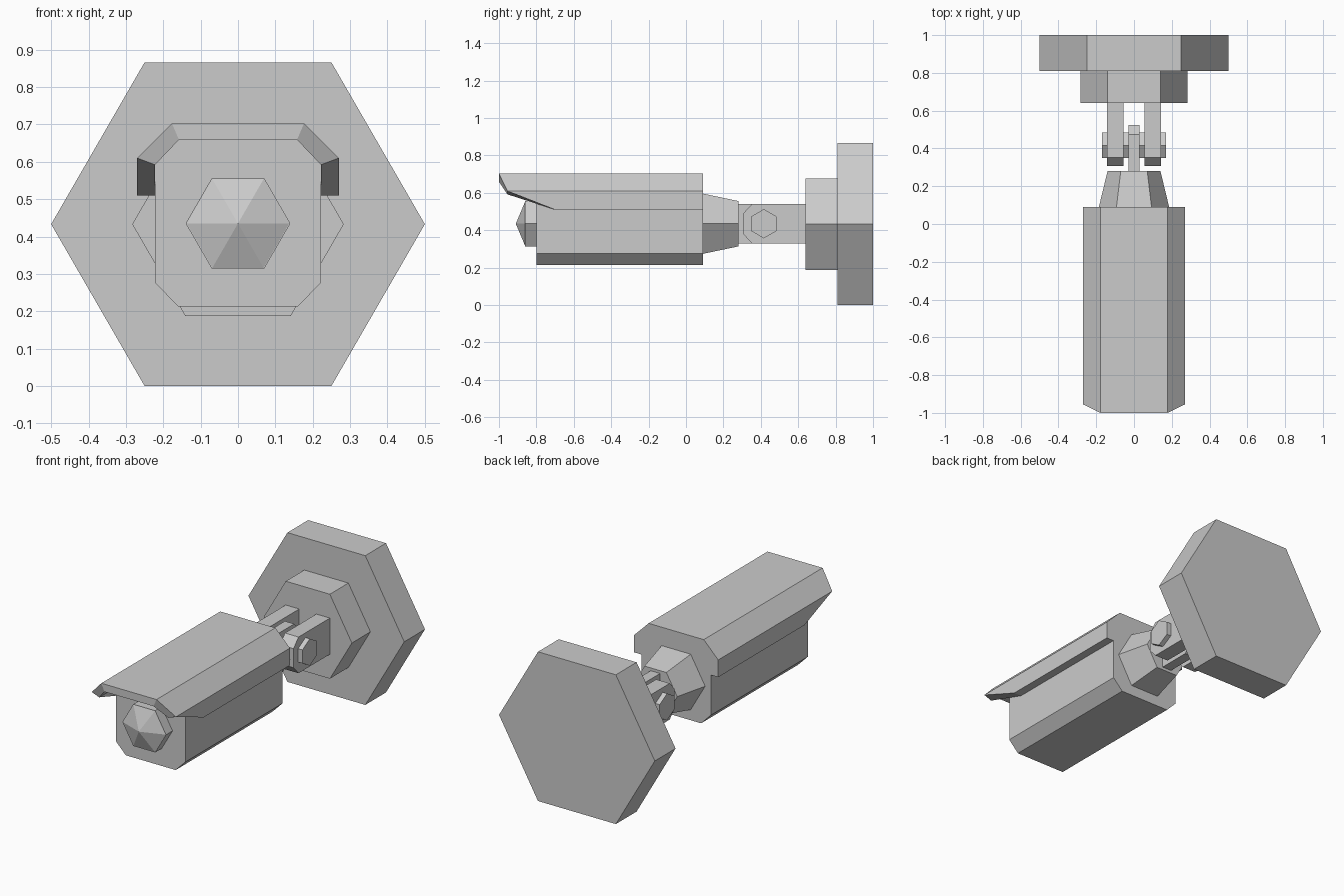
import bpy, bmesh, math

if "Cube" in bpy.data.objects:
    bpy.data.objects.remove(bpy.data.objects["Cube"])

ZC = 0.435  # height of the camera's long axis


def loft(name, rings):
    """Skin a list of equal-length point rings and close both ends."""
    bm = bmesh.new()
    rows = [[bm.verts.new(p) for p in ring] for ring in rings]
    n = len(rows[0])
    for a, b in zip(rows, rows[1:]):
        for i in range(n):
            j = (i + 1) % n
            bm.faces.new((a[i], a[j], b[j], b[i]))
    bm.faces.new(rows[0])
    bm.faces.new(rows[-1])
    bmesh.ops.remove_doubles(bm, verts=bm.verts, dist=1e-5)
    bmesh.ops.recalc_face_normals(bm, faces=bm.faces)
    mesh = bpy.data.meshes.new(name)
    bm.to_mesh(mesh)
    bm.free()
    obj = bpy.data.objects.new(name, mesh)
    bpy.context.collection.objects.link(obj)
    return obj


def hex_y(r, y, zc=ZC):
    """Hexagon facing y, with corners pointing left and right."""
    return [(r * math.cos(i * math.pi / 3), y, zc + r * math.sin(i * math.pi / 3))
            for i in range(6)]


def extrude_x(name, profile, x0, x1):
    return loft(name, [[(x, y, z) for y, z in profile] for x in (x0, x1)])


# Wall mount: two stacked hexagonal plates
h = 0.433
loft("wall_plate", [hex_y(0.5, 0.81, h), hex_y(0.5, 1.0, h)])
loft("mount_boss", [hex_y(0.283, 0.64, h), hex_y(0.283, 0.81, h)])

# Fork arms with chamfered tips
arm = [(0.64, 0.33), (0.64, 0.54), (0.352, 0.54), (0.306, 0.49), (0.306, 0.38), (0.352, 0.33)]
for side, s in (("left", -1), ("right", 1)):
    extrude_x("fork_arm_" + side, arm, s * 0.055, s * 0.142)

# Tongue between the arms
tongue = [(0.28, 0.33), (0.28, 0.54), (0.473, 0.54), (0.525, 0.49), (0.525, 0.38), (0.473, 0.33)]
extrude_x("hinge_tongue", tongue, -0.03, 0.03)

# Hinge bolt
bolt = [(0.416 + 0.078 * math.sin(i * math.pi / 3), ZC + 0.078 * math.cos(i * math.pi / 3))
        for i in range(6)]
extrude_x("hinge_bolt", bolt, -0.17, 0.17)

# Tapered neck
loft("neck", [hex_y(0.186, 0.09), hex_y(0.14, 0.28)])

# Camera housing with chamfered corners
half = [(0.16, 0.213), (0.222, 0.276), (0.222, 0.595), (0.16, 0.659)]
section = half + [(-x, z) for x, z in reversed(half)]
loft("housing", [[(x, y, z) for x, z in section] for y in (-0.8, 0.09)])

# Sun hood: thick shell with a raked front edge
# (outer x, outer z, inner x, inner z, front y)
stations = [(0.27, 0.51, 0.222, 0.51, -0.70),
            (0.27, 0.61, 0.222, 0.592, -0.955),
            (0.177, 0.703, 0.158, 0.659, -1.0)]
stations += [(-ox, oz, -ix, iz, y) for ox, oz, ix, iz, y in reversed(stations)]
loft("sun_hood", [[(ox, y, oz), (ox, 0.09, oz), (ix, 0.09, iz), (ix, y, iz)]
                  for ox, oz, ix, iz, y in stations])

# Lens barrel with pointed glass
loft("lens_barrel", [hex_y(0.14, -0.8), hex_y(0.14, -0.86)])
bpy.ops.mesh.primitive_cone_add(vertices=6, radius1=0.137, radius2=0, depth=0.05,
                                location=(0, -0.885, ZC), rotation=(math.pi / 2, 0, 0))
glass = bpy.context.object
glass.name = "lens_glass"
glass.rotation_euler = (math.pi / 2, math.pi / 6, 0)
